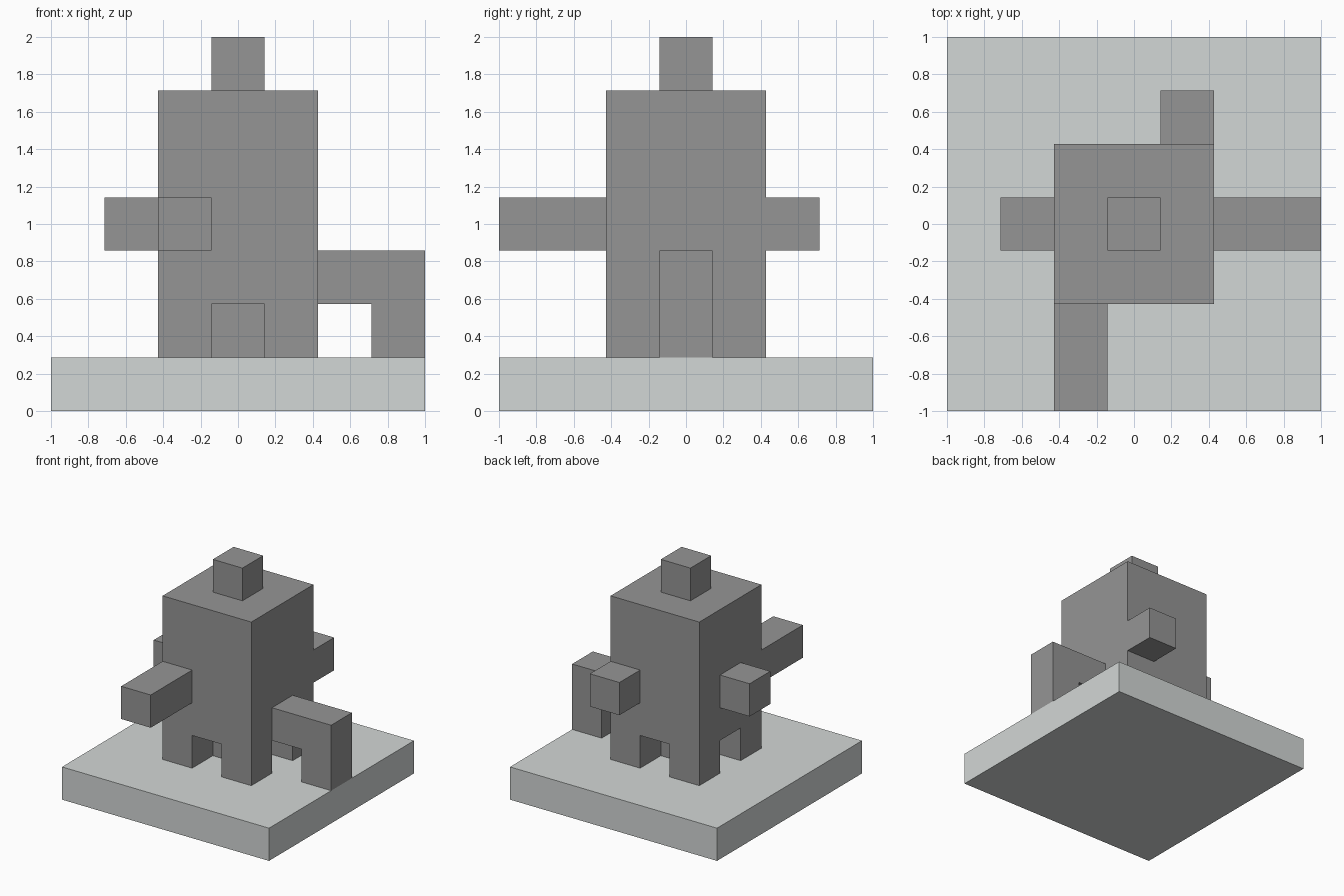
import bpy
import bmesh
from mathutils import Matrix, Vector

if "Cube" in bpy.data.objects:
    bpy.data.objects.remove(bpy.data.objects["Cube"], do_unlink=True)

U = 2 / 7  # block size: the model sits on a seven-block grid


def material(name, colour):
    mat = bpy.data.materials.new(name)
    mat.use_nodes = True
    mat.diffuse_color = (*colour, 1)
    mat.node_tree.nodes["Principled BSDF"].inputs["Base Color"].default_value = (*colour, 1)
    return mat


dark_grey = material("dark grey", (0.3, 0.3, 0.3))
light_grey = material("light grey", (0.65, 0.68, 0.67))


def finish(name, bm, mat):
    bmesh.ops.recalc_face_normals(bm, faces=bm.faces)
    mesh = bpy.data.meshes.new(name)
    bm.to_mesh(mesh)
    bm.free()
    mesh.materials.append(mat)
    obj = bpy.data.objects.new(name, mesh)
    bpy.context.collection.objects.link(obj)


def box(name, low, high, mat=dark_grey):
    """Make a box between two corners given in blocks."""
    low, high = Vector(low) * U, Vector(high) * U
    size = Matrix.Diagonal((*(high - low), 1))
    bm = bmesh.new()
    bmesh.ops.create_cube(bm, size=1, matrix=Matrix.Translation((low + high) / 2) @ size)
    finish(name, bm, mat)


def extrude(bm, faces, offset):
    """Extrude a patch of faces by an offset given in blocks."""
    swept = bmesh.ops.extrude_face_region(bm, geom=faces)
    verts = [v for v in swept["geom"] if isinstance(v, bmesh.types.BMVert)]
    bmesh.ops.translate(bm, vec=Vector(offset) * U, verts=verts)


# Square base slab
box("base", (-3.5, -3.5, 0), (3.5, 3.5, 1), light_grey)

# Body raised from a three-by-three plan, then corner legs and core drawn down
bm = bmesh.new()
bmesh.ops.create_grid(bm, x_segments=3, y_segments=3, size=1.5 * U,
                      matrix=Matrix.Translation((0, 0, 2 * U)))
plan = bm.faces[:]
extrude(bm, plan, (0, 0, 4))
underside = [f for f in bm.faces if all(abs(v.co.z - 2 * U) < 0.01 for v in f.verts)]
feet = []
for f in underside:
    centre = f.calc_center_median()
    if (abs(centre.x) > U / 2) == (abs(centre.y) > U / 2):
        feet.append(f)
drawn = bmesh.ops.extrude_discrete_faces(bm, faces=feet)
for f in drawn["faces"]:
    bmesh.ops.translate(bm, vec=(0, 0, -U), verts=f.verts)
bmesh.ops.recalc_face_normals(bm, faces=bm.faces)
bmesh.ops.dissolve_limit(bm, angle_limit=0.01, verts=bm.verts, edges=bm.edges)
finish("body", bm, dark_grey)

# Top block and the straight arms
box("top_block", (-0.5, -0.5, 6), (0.5, 0.5, 7))
box("front_arm", (-1.5, -3.5, 3), (-0.5, -1.5, 4))
box("right_stub", (-2.5, -0.5, 3), (-1.5, 0.5, 4))
box("back_stub", (0.5, 1.5, 3), (1.5, 2.5, 4))

# Bent arm that reaches down to the base
outline = ((1.5, 2), (2.5, 2), (2.5, 1), (3.5, 1), (3.5, 3), (1.5, 3))
bm = bmesh.new()
face = bm.faces.new([bm.verts.new(Vector((x, -0.5, z)) * U) for x, z in outline])
extrude(bm, [face], (0, 1, 0))
finish("bent_left_arm", bm, dark_grey)
